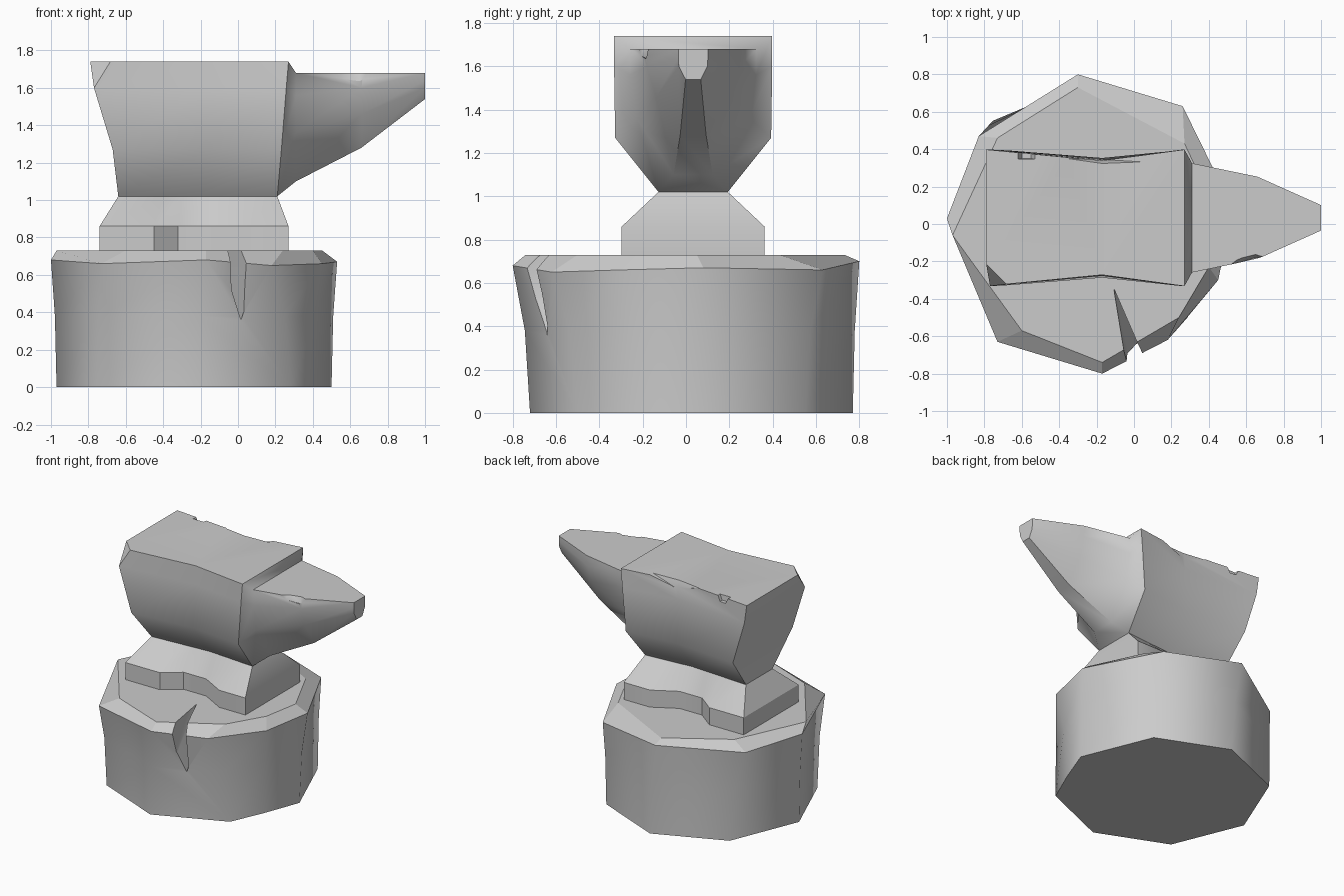
import bpy, bmesh, math

if "Cube" in bpy.data.objects:
    bpy.data.objects.remove(bpy.data.objects["Cube"])

CY = 0.033  # anvil centre line in y


def finish(bm, name):
    bmesh.ops.recalc_face_normals(bm, faces=bm.faces)
    me = bpy.data.meshes.new(name)
    bm.to_mesh(me)
    bm.free()
    ob = bpy.data.objects.new(name, me)
    bpy.context.collection.objects.link(ob)
    return ob


def loft(name, rings, strip_caps=False):
    """Skin closed rings; caps are n-gons, or strips joining mirrored points."""
    bm = bmesh.new()
    vs = [[bm.verts.new(p) for p in r] for r in rings]
    n = len(vs[0])
    for a, b in zip(vs, vs[1:]):
        for i in range(n):
            j = (i + 1) % n
            bm.faces.new((a[i], a[j], b[j], b[i]))
    for r in (vs[0], vs[-1]):
        if strip_caps:
            for i in range(n // 2 - 1):
                bm.faces.new((r[i], r[i + 1], r[n - 2 - i], r[n - 1 - i]))
        else:
            bm.faces.new(r)
    return finish(bm, name)


def chip(ob, pts):
    """Cut the convex hull of pts out of ob."""
    bm = bmesh.new()
    for p in pts:
        bm.verts.new(p)
    bmesh.ops.convex_hull(bm, input=bm.verts)
    cutter = finish(bm, "cutter")
    cutter.hide_render = True
    mod = ob.modifiers.new("chip", 'BOOLEAN')
    mod.operation = 'DIFFERENCE'
    mod.solver = 'EXACT'
    mod.object = cutter
    bpy.context.view_layer.objects.active = ob
    bpy.ops.object.modifier_apply(modifier=mod.name)
    bpy.data.objects.remove(cutter)


def smooth(ob, angle, sharp=lambda v: False):
    bpy.ops.object.select_all(action='DESELECT')
    ob.select_set(True)
    bpy.context.view_layer.objects.active = ob
    bpy.ops.object.shade_smooth_by_angle(angle=math.radians(angle))
    for e in ob.data.edges:
        if all(sharp(ob.data.vertices[i].co) for i in e.vertices):
            e.use_edge_sharp = True


# Stump: octagonal foot, uneven shoulder, flat top
bottom = [(-0.235 + 0.735 * math.cos(k * math.pi / 4),
           0.025 + 0.745 * math.sin(k * math.pi / 4), 0) for k in range(8)]
bottom.append((0.40, -0.24, 0))
shoulder = [(0.53, 0.08, 0.67), (0.26, 0.63, 0.66), (-0.30, 0.80, 0.70),
            (-0.83, 0.47, 0.66), (-1.0, 0.03, 0.68), (-0.73, -0.63, 0.66),
            (-0.17, -0.80, 0.68), (0.18, -0.62, 0.65), (0.45, -0.30, 0.66)]
top = [(0.45, 0.05), (0.27, 0.43), (-0.30, 0.73), (-0.73, 0.46), (-0.97, -0.06),
       (-0.60, -0.57), (-0.17, -0.74), (0.24, -0.50), (0.40, -0.23)]
middle = [(b[0] + 0.3 * (s[0] - b[0]), b[1] + 0.3 * (s[1] - b[1]), 0.38)
          for b, s in zip(bottom, shoulder)]
stump = loft("stump", [bottom, middle, shoulder, [(x, y, 0.73) for x, y in top]])

# Split in the front of the stump
chip(stump, [(-0.11, -0.34, 0.74), (0.015, -0.60, 0.36), (-0.01, -0.95, 0.74),
             (0.155, -0.95, 0.74), (0.02, -0.95, 0.36)])
smooth(stump, 50, lambda v: v.z > 0.6)

# Anvil foot: waisted outline rising to the neck
foot = [(-0.74, 0.33), (-0.45, 0.33), (-0.32, 0.23), (-0.13, 0.23), (0.05, 0.33), (0.27, 0.33)]
neck = [(-0.64, 0.16), (-0.40, 0.145), (-0.30, 0.13), (-0.13, 0.13), (0.03, 0.145), (0.21, 0.16)]


def outline(half, z):
    return [(x, CY - y, z) for x, y in half] + [(x, CY + y, z) for x, y in reversed(half)]


anvil_foot = loft("anvil_foot", [outline(foot, 0.73), outline(foot, 0.86), outline(neck, 1.02)], True)
smooth(anvil_foot, 32)

# Anvil body and horn: half sections (x, half width, z), top to bottom
sections = [
    [(-0.79, 0.365, 1.74), (-0.77, 0.365, 1.60), (-0.67, 0.36, 1.27), (-0.64, 0.16, 1.02)],
    [(-0.17, 0.305, 1.74), (-0.17, 0.31, 1.60), (-0.17, 0.32, 1.27), (-0.17, 0.13, 1.02)],
    [(0.27, 0.365, 1.74), (0.258, 0.365, 1.60), (0.232, 0.36, 1.27), (0.21, 0.16, 1.02)],
    [(0.31, 0.292, 1.68), (0.31, 0.29, 1.56), (0.31, 0.26, 1.36), (0.31, 0.09, 1.10)],
    [(0.66, 0.22, 1.68), (0.66, 0.215, 1.60), (0.66, 0.17, 1.46), (0.66, 0.06, 1.28)],
    [(1.0, 0.068, 1.68), (1.0, 0.068, 1.64), (1.0, 0.066, 1.60), (1.0, 0.035, 1.54)]]
rings = [[(x, CY + y, z) for x, y, z in s] + [(x, CY - y, z) for x, y, z in reversed(s)]
         for s in sections]
anvil_body = loft("anvil_body", rings, True)

# Chipped heel corner
chip(anvil_body, [(-0.56, -0.43, 1.76), (-0.91, -0.08, 1.76), (-0.78, -0.335, 1.58), (-1.0, -0.6, 1.76)])
# Nick in the front edge of the horn
chip(anvil_body, [(x, y, z) for x, y in ((0.45, -0.26), (0.55, -0.18), (0.65, -0.155), (0.76, -0.19))
                  for z in (1.70,)] +
     [(0.45, -0.4, 1.70), (0.76, -0.4, 1.70), (0.55, -0.4, 1.65), (0.65, -0.4, 1.635),
      (0.55, -0.21, 1.65), (0.65, -0.18, 1.635)])
# Nicks in the back edge of the face
chip(anvil_body, [(x, y, 1.76) for x in (-0.63, -0.52) for y in (0.345, 0.45)] +
     [(x, y, 1.70) for x in (-0.60, -0.55) for y in (0.35, 0.45)])
chip(anvil_body, [(-0.38, 0.35, 1.75), (-0.17, 0.32, 1.75), (0.08, 0.33, 1.75), (-0.17, 0.345, 1.68),
                  (-0.38, 0.42, 1.75), (0.08, 0.42, 1.75), (-0.17, 0.42, 1.68)])
smooth(anvil_body, 48)
